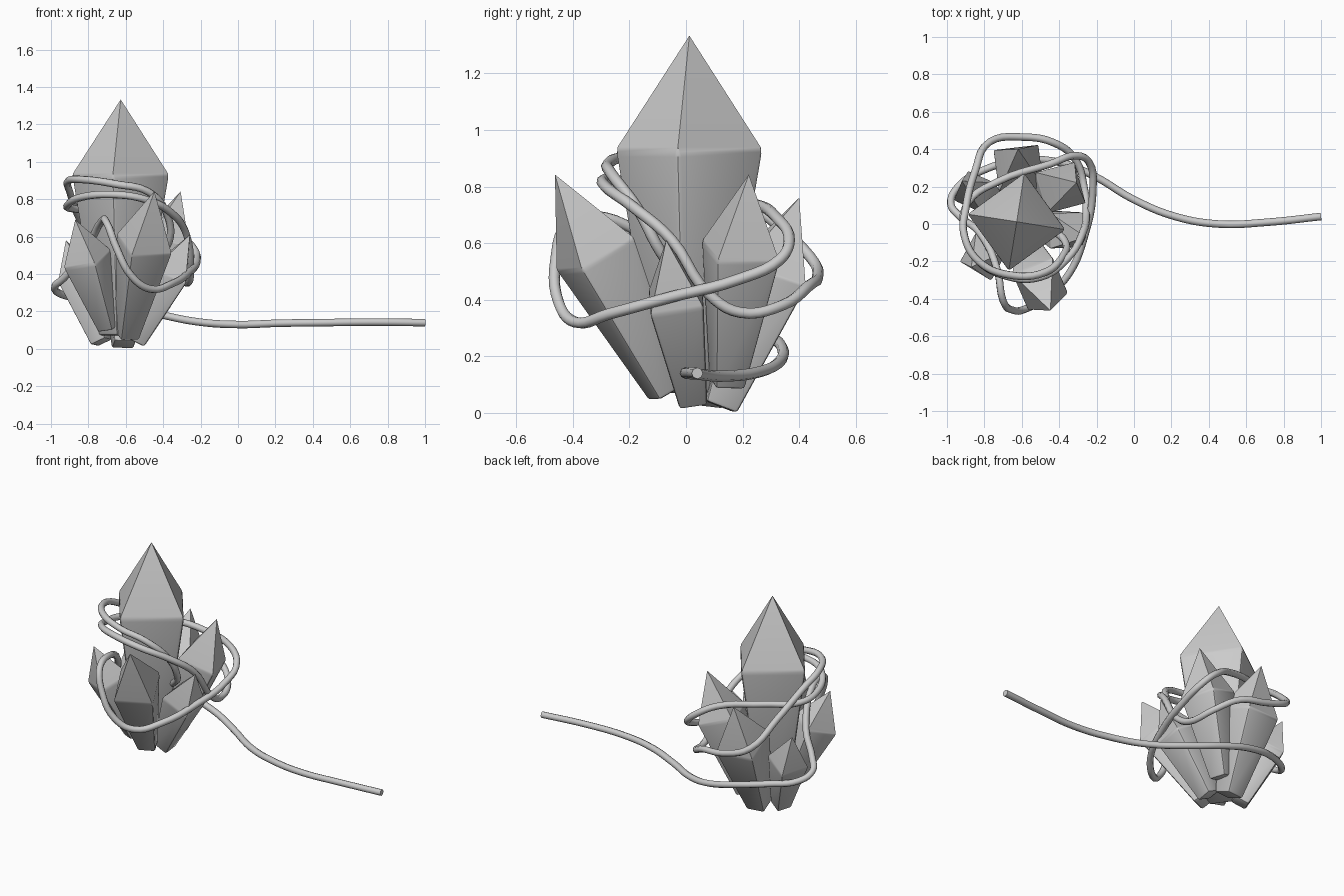
import bpy, bmesh, math
from mathutils import Vector

if "Cube" in bpy.data.objects:
    bpy.data.objects.remove(bpy.data.objects["Cube"])


def crystal(name, base, tip, radius, base_radius, turn, shoulder=0.63, bevel=0.012):
    """Four-sided pointed crystal growing from base to tip."""
    base, tip = Vector(base), Vector(tip)
    axis = tip - base
    length = axis.length
    bm = bmesh.new()
    rings = []
    for r, z in ((base_radius, 0), (radius, shoulder * length)):
        rings.append([bm.verts.new((r * math.cos(math.radians(turn + 90 * k)),
                                    r * math.sin(math.radians(turn + 90 * k)), z))
                      for k in range(4)])
    point = bm.verts.new((0, 0, length))
    low, high = rings
    bm.faces.new(low[::-1])
    for k in range(4):
        n = (k + 1) % 4
        bm.faces.new((low[k], low[n], high[n], high[k]))
        bm.faces.new((high[k], high[n], point))
    # Softened body edges, sharp tip
    edges = [e for e in bm.edges if point not in e.verts]
    bmesh.ops.bevel(bm, geom=edges, offset=bevel, segments=2, profile=0.5, affect='EDGES')
    mesh = bpy.data.meshes.new(name)
    bm.to_mesh(mesh)
    bm.free()
    obj = bpy.data.objects.new(name, mesh)
    bpy.context.collection.objects.link(obj)
    obj.location = base
    obj.rotation_mode = 'QUATERNION'
    obj.rotation_quaternion = Vector((0, 0, 1)).rotation_difference(axis)
    bpy.ops.object.select_all(action='DESELECT')
    obj.select_set(True)
    bpy.context.view_layer.objects.active = obj
    bpy.ops.object.shade_smooth_by_angle(angle=math.radians(35))
    return obj


# Large central crystal
crystal("main_crystal", (-0.63, 0.01, 0.07), (-0.627, 0.012, 1.333),
        0.267, 0.12, -9, 0.675, 0.018)

# Ring of smaller leaning crystals
crystal("front_crystal", (-0.595, -0.07, 0.07), (-0.447, -0.463, 0.842), 0.165, 0.075, -22)
crystal("back_right_crystal", (-0.54, 0.145, 0.10), (-0.307, 0.222, 0.842), 0.162, 0.075, -30)
crystal("back_crystal", (-0.61, 0.12, 0.022), (-0.62, 0.40, 0.76), 0.172, 0.082, 52)
crystal("right_crystal", (-0.545, 0.025, 0.04), (-0.257, -0.07, 0.61), 0.135, 0.07, 45)
crystal("left_front_crystal", (-0.69, -0.07, 0.11), (-0.87, -0.23, 0.69), 0.14, 0.065, 15)
crystal("left_back_crystal", (-0.73, 0.075, 0.035), (-0.92, 0.23, 0.58), 0.125, 0.065, 20)

# Cord: trails in from the right, then winds up around the cluster
path = [
    (1.00, 0.04, 0.14), (0.72, 0.01, 0.143), (0.45, 0.00, 0.14), (0.22, 0.04, 0.137),
    (0.00, 0.13, 0.13), (-0.22, 0.26, 0.145), (-0.40, 0.33, 0.18), (-0.60, 0.34, 0.23),
    (-0.80, 0.29, 0.27), (-0.94, 0.20, 0.29), (-0.98, 0.11, 0.33), (-0.93, 0.04, 0.38),
    (-0.83, -0.04, 0.50), (-0.73, -0.25, 0.68),
    # around the front crystal
    (-0.70, -0.41, 0.67), (-0.65, -0.46, 0.54), (-0.57, -0.45, 0.39), (-0.47, -0.39, 0.32),
    (-0.35, -0.27, 0.35), (-0.26, -0.05, 0.41), (-0.22, 0.18, 0.47), (-0.24, 0.33, 0.54),
    (-0.31, 0.365, 0.61), (-0.45, 0.32, 0.69), (-0.72, 0.23, 0.74),
    # lower loop over the main crystal
    (-0.89, 0.11, 0.75), (-0.91, -0.04, 0.77), (-0.84, -0.19, 0.81), (-0.68, -0.28, 0.825),
    (-0.50, -0.285, 0.80), (-0.36, -0.19, 0.73), (-0.275, -0.05, 0.61), (-0.255, 0.08, 0.42),
    (-0.265, 0.19, 0.355), (-0.31, 0.34, 0.38), (-0.43, 0.435, 0.45), (-0.60, 0.465, 0.48),
    (-0.77, 0.44, 0.55), (-0.85, 0.28, 0.70),
    # upper loop, tucked in behind the right side
    (-0.90, 0.08, 0.84), (-0.91, -0.05, 0.895), (-0.83, -0.20, 0.905), (-0.65, -0.275, 0.88),
    (-0.48, -0.26, 0.84), (-0.38, -0.17, 0.72), (-0.37, -0.09, 0.57), (-0.45, -0.02, 0.48),
]
curve = bpy.data.curves.new("cord", 'CURVE')
curve.dimensions = '3D'
curve.bevel_depth = 0.02
curve.bevel_resolution = 2
curve.resolution_u = 5
curve.use_fill_caps = True
spline = curve.splines.new('BEZIER')
spline.bezier_points.add(len(path) - 1)
for p, co in zip(spline.bezier_points, path):
    p.co = co
    p.handle_left_type = p.handle_right_type = 'AUTO'
spline.use_smooth = True
cord = bpy.data.objects.new("cord", curve)
bpy.context.collection.objects.link(cord)
